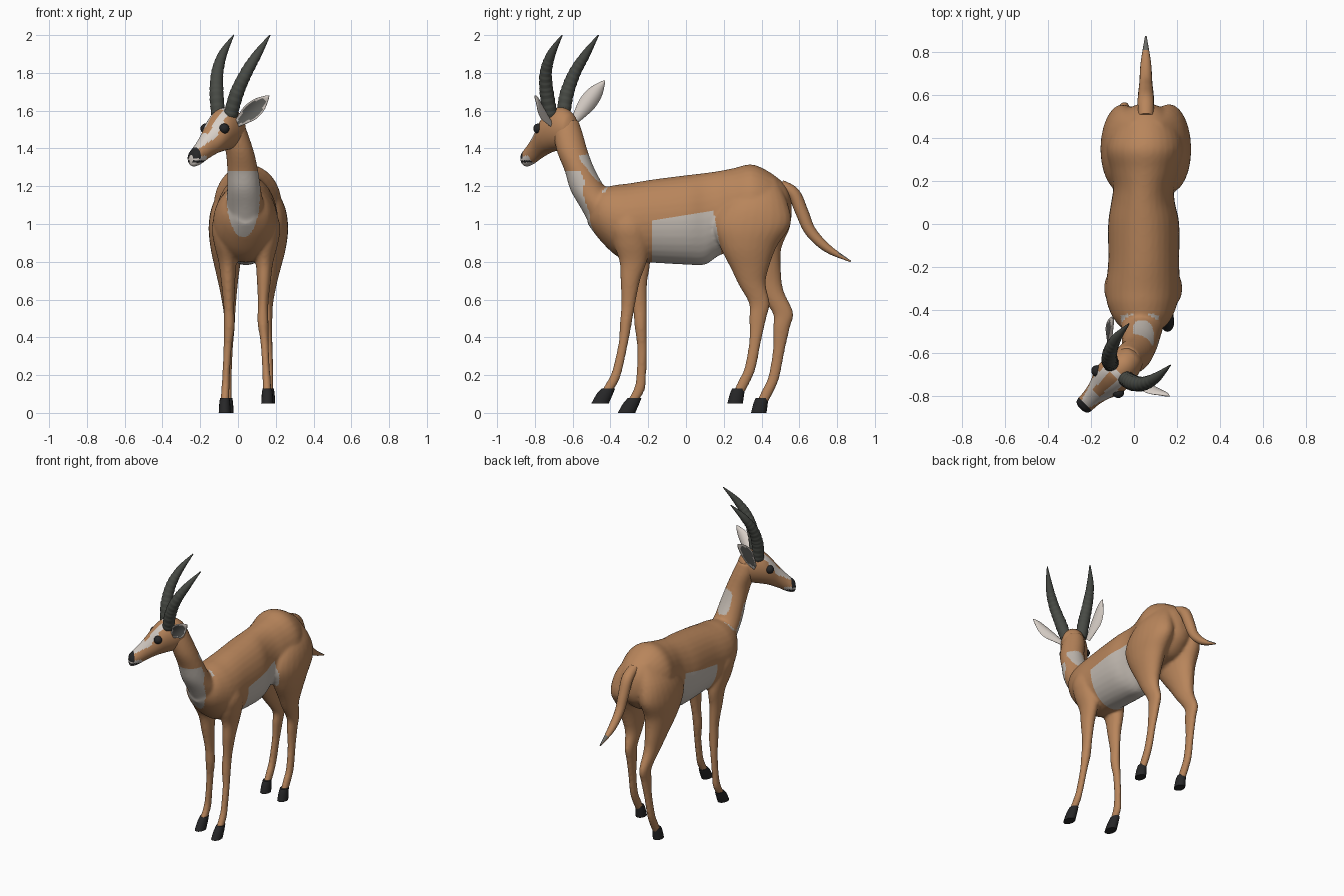
import bpy, bmesh, math
from mathutils import Vector as V

if "Cube" in bpy.data.objects:
    bpy.data.objects.remove(bpy.data.objects["Cube"])

X, Y, Z = V((1, 0, 0)), V((0, 1, 0)), V((0, 0, 1))
# Head frame: the head is turned 45 degrees from the body
HO, HF, HL = V((-.06, -.67, 0)), V((-.7071, -.7071, 0)), V((.7071, -.7071, 0))


def material(name, rgb):
    m = bpy.data.materials.new(name)
    m.diffuse_color = (*rgb, 1)
    m.use_nodes = True
    m.node_tree.nodes["Principled BSDF"].inputs["Base Color"].default_value = m.diffuse_color
    return m


TAN = material("tan coat", (.48, .235, .105))
PALE = material("pale grey patch", (.54, .49, .44))
WHITE = material("off white", (.68, .62, .57))
HORN = material("dark horn", (.065, .07, .06))
BLACK = material("black", (.02, .02, .021))
GREY = material("inner ear grey", (.14, .14, .13))


def spline(rows, sub):
    """Catmull-Rom through rows of numbers."""
    out = []
    for i in range(len(rows) - 1):
        a, b, c, d = (rows[min(max(i + k, 0), len(rows) - 1)] for k in (-1, 0, 1, 2))
        for j in range(sub):
            t = j / sub
            out.append([.5 * (2 * q + (r - p) * t + (2 * p - 5 * q + 4 * r - s) * t * t
                              + (3 * q - p - 3 * r + s) * t ** 3) for p, q, r, s in zip(a, b, c, d)])
    return out + [list(rows[-1])]


def loft(bm, rows, u, v=None, sub=5, sides=24, ridge=None):
    """Skin ellipses given as (x, y, z, half width along u, half width along v)."""
    pts = spline(rows, sub)
    rings = []
    for i, (x, y, z, ru, rv) in enumerate(pts):
        uu, vv = u, v
        if v is None:
            t = V(pts[min(i + 1, len(pts) - 1)][:3]) - V(pts[max(i - 1, 0)][:3])
            vv = t.cross(u).normalized()
            uu = vv.cross(t).normalized()
        k = ridge(i / (len(pts) - 1)) if ridge else 1
        ru, rv = max(ru * k, .001), max(rv * k, .001)
        rings.append([bm.verts.new(V((x, y, z)) + uu * ru * math.cos(a) + vv * rv * math.sin(a))
                      for a in (2 * math.pi * n / sides for n in range(sides))])
    for a, b in zip(rings, rings[1:]):
        for n in range(sides):
            bm.faces.new((a[n], a[n - 1], b[n - 1], b[n]))
    bm.faces.new(rings[0])
    bm.faces.new(rings[-1])


def finish(name, bm, mats, rule=None, angle=50):
    bmesh.ops.recalc_face_normals(bm, faces=bm.faces)
    me = bpy.data.meshes.new(name)
    bm.to_mesh(me)
    bm.free()
    ob = bpy.data.objects.new(name, me)
    bpy.context.collection.objects.link(ob)
    for m in mats:
        me.materials.append(m)
    if rule:
        for p in me.polygons:
            p.material_index = rule(p.center, p.normal)
    me.shade_smooth()
    me.set_sharp_from_angle(angle=math.radians(angle))
    return ob


def other_side(rows, mid, dy, top, span):
    """Mirror a leg across x = mid, swinging it back towards the foot."""
    out = []
    for x, y, z, a, b in rows:
        t = min(max((top - z) / span, 0), 1)
        out.append((2 * mid - x, y + dy * t, z - .05 * t, a, b))
    return out


# Torso: y, top, bottom, centre x, half width
torso = [(-.52, 1.10, 1.0, .04, .05), (-.46, 1.18, .92, .04, .12), (-.38, 1.205, .84, .038, .16),
         (-.30, 1.215, .80, .04, .172), (-.18, 1.235, .795, .045, .165), (0, 1.258, .785, .045, .165),
         (.10, 1.27, .785, .042, .148), (.17, 1.28, .83, .045, .142), (.25, 1.295, .86, .05, .16),
         (.35, 1.315, .88, .052, .18), (.45, 1.27, .90, .055, .15), (.53, 1.20, .97, .055, .09),
         (.558, 1.12, 1.03, .055, .03)]
neck = [(.04, -.40, .98, .09, .10), (.04, -.44, 1.08, .10, .115), (.032, -.515, 1.18, .09, .097),
        (.025, -.56, 1.28, .082, .082), (.01, -.60, 1.38, .075, .082), (-.02, -.625, 1.48, .072, .078),
        (-.035, -.635, 1.55, .06, .065)]
front_leg = [(.12, -.30, 1.14, .05, .06), (.14, -.30, 1.0, .082, .10), (.143, -.29, .90, .07, .095),
             (.14, -.28, .80, .047, .072), (.137, -.295, .70, .037, .052), (.133, -.305, .58, .028, .037),
             (.132, -.318, .48, .029, .032), (.14, -.33, .38, .022, .026), (.148, -.36, .24, .02, .026),
             (.152, -.385, .17, .022, .03), (.155, -.43, .10, .022, .03)]
hind_leg = [(.10, .40, 1.24, .05, .08), (.145, .37, 1.12, .092, .165), (.165, .35, 1.0, .10, .205),
            (.17, .33, .88, .085, .15), (.165, .338, .76, .06, .098), (.16, .35, .68, .045, .072),
            (.155, .388, .58, .031, .055), (.155, .38, .50, .027, .045), (.16, .366, .38, .022, .032),
            (.165, .34, .24, .022, .03), (.165, .31, .17, .023, .032), (.165, .275, .10, .022, .03)]
front_hoof = [(.155, -.412, .128, .025, .036), (.155, -.43, .10, .029, .043), (.155, -.455, .05, .032, .046)]
hind_hoof = [(.165, .278, .128, .025, .034), (.165, .27, .10, .029, .038), (.165, .26, .05, .032, .041)]
FRONT, HIND = (.0425, .14, .9, .75), (.055, .125, .95, .35)

# Body: torso, neck and legs fused into one smooth skin
bm = bmesh.new()
loft(bm, [(x, y, (t + b) / 2, w, (t - b) / 2) for y, t, b, x, w in torso], X, Z, sides=32)
for rows in (neck, front_leg, other_side(front_leg, *FRONT), hind_leg, other_side(hind_leg, *HIND)):
    loft(bm, rows, X, Y)
body = finish("body", bm, [TAN, PALE])
m = body.modifiers.new("fuse", "REMESH")
m.mode, m.voxel_size = "VOXEL", .01
m = body.modifiers.new("soften", "SMOOTH")
m.factor, m.iterations = .5, 4
fused = bpy.data.meshes.new_from_object(body.evaluated_get(bpy.context.evaluated_depsgraph_get()))
body.modifiers.clear()
body.data = fused

# Coat patches: cut straight borders, then colour by position
bm = bmesh.new()
bm.from_mesh(fused)
flank = V((0, -.05, .31))
for co, no in (((0, -.18, 0), Y), ((0, -.17, 1.02), flank), ((0, 0, 1.28), Z)):
    bmesh.ops.bisect_plane(bm, geom=bm.verts[:] + bm.edges[:] + bm.faces[:], plane_co=co, plane_no=no)
bm.to_mesh(fused)
bm.free()
fused.materials.clear()
for mat in (TAN, PALE):
    fused.materials.append(mat)


def coat(c, n):
    belly = c.z > .77 and -.18 < c.y < .148 + (1.05 - c.z) * .2 and (c - V((0, -.17, 1.02))).dot(flank) < 0
    drop = max(0, (1.15 - c.z) / .22)
    throat = n.y < 0 and c.y < -.42 and .93 < c.z < 1.28 and abs(c.x - .028) < .088 * math.sqrt(max(0, 1 - drop ** 2))
    nape = n.y > 0 and c.y < -.38 and ((c.x - .045) / .047) ** 4 + ((c.z - 1.295) / .075) ** 4 < 1
    return int(belly or throat or nape)


for p in fused.polygons:
    p.material_index = coat(p.center, p.normal)
fused.shade_smooth()

# Hooves
for name, rows, side in (("front_hoof", front_hoof, FRONT), ("hind_hoof", hind_hoof, HIND)):
    for tag, r in (("right", rows), ("left", other_side(rows, *side))):
        bm = bmesh.new()
        loft(bm, r, X, Y, sub=3, sides=16)
        finish(name + "_" + tag, bm, [BLACK])

# Tail
bm = bmesh.new()
loft(bm, [(.055, .50, 1.205, .035, .03), (.055, .57, 1.16, .038, .034), (.055, .615, 1.06, .035, .034),
          (.055, .66, .96, .03, .03), (.055, .75, .87, .024, .022), (.055, .872, .802, .004, .004)], X, sides=16)
finish("tail", bm, [TAN, GREY], lambda c, n: int(c.y > .81 and n.z > .2))


def head_point(s, w, z):
    return HO + HF * s + HL * w + Z * z


# Head: forward distance, top, bottom, half width
bm = bmesh.new()
head = [(-.10, 1.55, 1.47, .035), (-.08, 1.585, 1.43, .06), (-.03, 1.615, 1.40, .078), (.04, 1.61, 1.385, .086),
        (.09, 1.572, 1.372, .08), (.15, 1.50, 1.345, .056), (.20, 1.442, 1.318, .045),
        (.24, 1.402, 1.305, .042), (.258, 1.385, 1.31, .034), (.266, 1.365, 1.325, .015)]
loft(bm, [(*head_point(s, 0, (t + b) / 2), w, (t - b) / 2) for s, t, b, w in head], HL, Z, sub=7, sides=40)


def face_paint(c, n):
    d = c - HO
    s, w, z = d.dot(HF), abs(d.dot(HL)), c.z
    if (s > .235 and z > 1.347) or (s > .19 and 1.326 < z < 1.338):
        return 2                                   # nose and mouth
    if s > .19 and z < 1.36:
        return 1                                   # lips and chin
    upper = s > .02 and z > 1.515 - .6 * (s - .04)
    centre = w < .024 and .05 < s < .165           # tan strip down the brow
    return int(upper and w < .062 and not centre)


finish("head", bm, [TAN, WHITE, BLACK], face_paint, 80)

# Eyes and horns, one per side of the head
for tag, k in (("left", 1), ("right", -1)):
    bm = bmesh.new()
    bmesh.ops.create_uvsphere(bm, u_segments=20, v_segments=12, radius=.027)
    bmesh.ops.translate(bm, verts=bm.verts, vec=head_point(.088, k * .07, 1.505))
    finish("eye_" + tag, bm, [BLACK])

    bm = bmesh.new()
    path = [(.018, .046, 1.575, .037), (.01, .075, 1.69, .037), (-.022, .108, 1.80, .032),
            (-.085, .13, 1.90, .023), (-.172, .136, 2.0, .003)]
    loft(bm, [(*head_point(s, k * w + .016 * min(1, (z - 1.57) * 5), z), r, r) for s, w, z, r in path],
         HL, sub=18, sides=20, ridge=lambda t: 1 + .09 * ((t * 15) % 1 - .5) * (t < .72))
    finish("horn_" + tag, bm, [HORN], angle=40)

# Ears: cupped leaves with a grey inside
for tag, base, tip, facing in (("left", (-.005, -.715, 1.53), (.165, -.80, 1.68), (.1, -1, 0)),
                               ("right", (-.115, -.595, 1.54), (-.10, -.43, 1.76), (-1, -.1, 0))):
    base, d = V(base), V(tip) - V(base)
    u = d.cross(V(facing)).normalized()
    n = u.cross(d).normalized()
    widths = [(0, .018), (.2, .033), (.45, .046), (.7, .040), (.9, .018), (1, .002)]
    bm = bmesh.new()
    loft(bm, [(*(base + d * t), w, min(.009, w)) for t, w in widths], u, n, sub=5, sides=20)
    for vert in bm.verts:                          # bend the rims forward
        vert.co += n * 9 * (vert.co - base).dot(u) ** 2

    def ear_paint(c, nn, base=base, d=d, u=u, n=n):
        t = (c - base).dot(d) / d.length_squared
        return int(nn.dot(n) > .2 and t < .88 and abs((c - base).dot(u)) < .034 * math.sin(math.pi * min(max(t, 0), 1)))

    finish("ear_" + tag, bm, [WHITE, GREY], ear_paint, 70)
